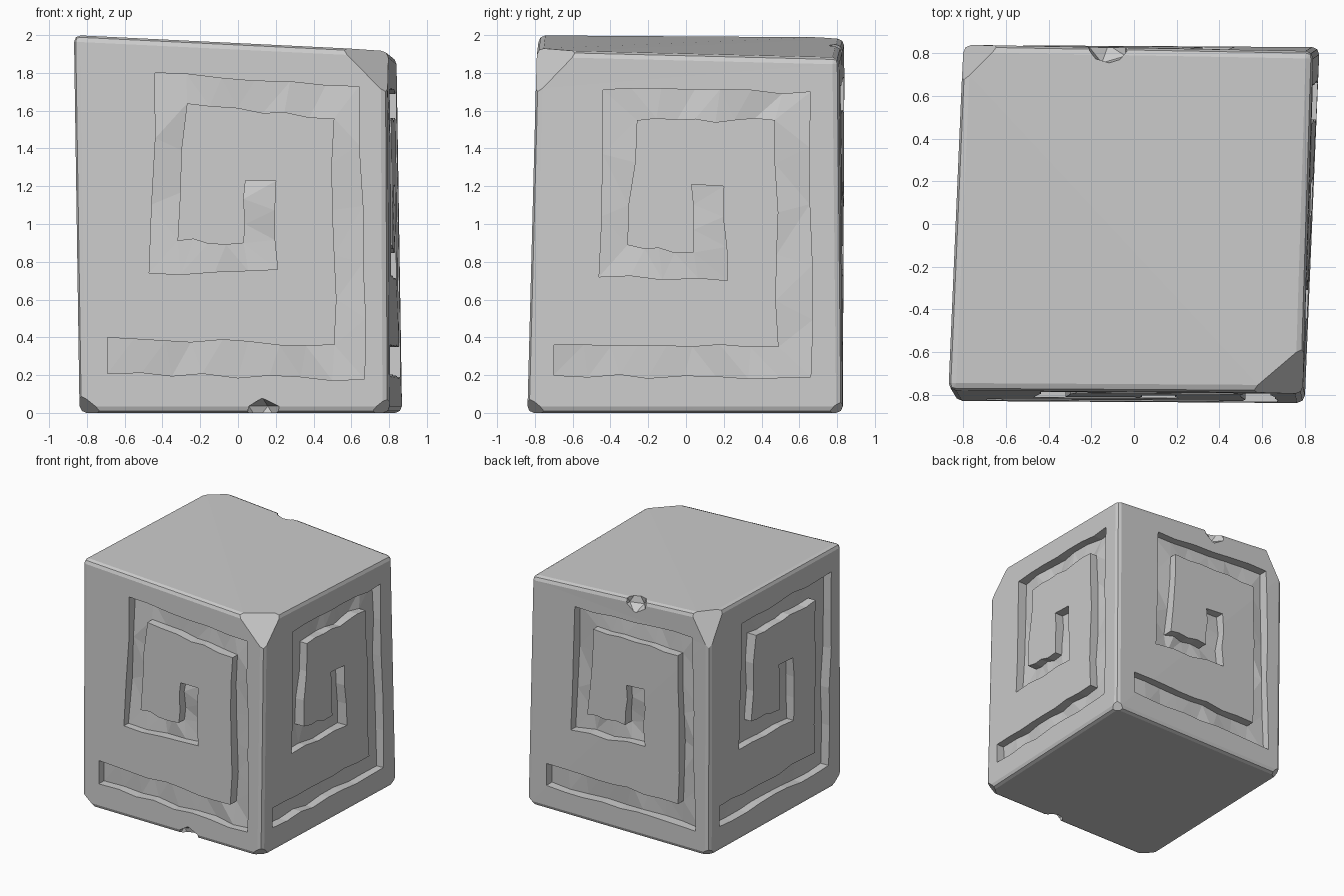
import bpy, bmesh, random
from mathutils import Vector, Matrix

random.seed(4)
if "Cube" in bpy.data.objects:
    bpy.data.objects.remove(bpy.data.objects["Cube"])

stone = bpy.data.materials.new("stone grey")
stone.use_nodes = True
GREY = (0.6, 0.6, 0.6, 1)
stone.diffuse_color = GREY
stone.node_tree.nodes["Principled BSDF"].inputs["Base Color"].default_value = GREY

# Leaning block corners, anticlockwise from front left
BOTTOM = [Vector(p) for p in ((-.84, -.83, 0), (.8, -.84, 0), (.87, .83, 0), (-.79, .83, 0))]
TOP = [Vector(p) for p in ((-.87, -.78, 2), (.79, -.79, 1.92), (.84, .81, 1.88), (-.8, .84, 1.99))]

# Spiral groove as (inner, outer) pairs: sideways position, fraction of face height
SPIRAL_A = [((-.69, .2), (-.69, .105)), ((.51, .186), (.67, .093)), ((.51, .806), (.64, .896)),
            ((-.27, .831), (-.44, .909)), ((-.32, .461), (-.47, .374)),
            ((.03, .459), (.21, .39)), ((.04, .628), (.2, .63))]
SPIRAL_B = [((-.7, .188), (-.7, .104)), ((.49, .185), (.66, .101)), ((.47, .821), (.66, .902)),
            ((-.26, .813), (-.44, .895)), ((-.31, .466), (-.46, .377)),
            ((.04, .447), (.22, .37)), ((.03, .637), (.2, .633))]
DEPTH = .07


def make_object(name, bm):
    bmesh.ops.recalc_face_normals(bm, faces=bm.faces)
    mesh = bpy.data.meshes.new(name)
    bm.to_mesh(mesh)
    bm.free()
    mesh.materials.append(stone)
    obj = bpy.data.objects.new(name, mesh)
    bpy.context.collection.objects.link(obj)
    return obj


def slice_corner(bm, a, b, c):
    """Cut away the corner outside the plane through three points."""
    a, b, c = Vector(a), Vector(b), Vector(c)
    normal = (b - a).cross(c - a).normalized()
    if normal.dot(a - Vector((0, 0, 1))) < 0:
        normal.negate()
    cut = bmesh.ops.bisect_plane(bm, geom=bm.verts[:] + bm.edges[:] + bm.faces[:],
                                 plane_co=a, plane_no=normal, clear_outer=True)
    edges = [e for e in cut["geom_cut"] if isinstance(e, bmesh.types.BMEdge)]
    bmesh.ops.contextual_create(bm, geom=edges)


def slice_at(bm, corner, i, ring, sizes):
    """Chip a corner by distances along its two sides and its upright edge."""
    prev, nxt = ring[i - 1], ring[(i + 1) % 4]
    upright = (TOP[i] if ring is BOTTOM else BOTTOM[i])
    slice_corner(bm, *(corner + (q - corner).normalized() * s
                       for q, s in zip((prev, nxt, upright), sizes)))


# Block with softened edges and broken corners
bm = bmesh.new()
low = [bm.verts.new(p) for p in BOTTOM]
high = [bm.verts.new(p) for p in TOP]
bm.faces.new(low[::-1])
bm.faces.new(high)
for i in range(4):
    j = (i + 1) % 4
    bm.faces.new((low[i], low[j], high[j], high[i]))
bmesh.ops.bevel(bm, geom=bm.edges[:], offset=.035, segments=2, profile=.5, affect='EDGES')
slice_at(bm, TOP[1], 1, TOP, (.25, .22, .24))
slice_at(bm, TOP[3], 3, TOP, (.17, .18, .3))
for i, size in enumerate((.13, .11, .09, .09)):
    slice_at(bm, BOTTOM[i], i, BOTTOM, (size, size, size * .8))
bmesh.ops.triangulate(bm, faces=[f for f in bm.faces if len(f.verts) > 3])
block = make_object("carved_stone_block", bm)


def groove_cutter(index, spiral):
    """Wobbly spiral strip, extruded outward from just below the given side."""
    turn = Matrix.Rotation(index * 1.5707963, 4, 'Z')
    back = turn.inverted()
    j = (index + 1) % 4
    l0, l1, h0, h1 = (back @ p for p in (BOTTOM[index], BOTTOM[j], TOP[index], TOP[j]))

    def place(u, t, depth):
        s = (u - l0.x) / (l1.x - l0.x)
        p = l0.lerp(l1, s).lerp(h0.lerp(h1, s), t)
        return turn @ Vector((u, p.y + depth, p.z))

    rows = []
    for k, (start, end) in enumerate(zip(spiral, spiral[1:])):
        a0, b0, a1, b1 = (Vector(p) for p in (*start, *end))
        steps = max(3, round((b1 - b0).length * 6))
        for n in range(steps + (k == len(spiral) - 2)):
            f = n / steps
            wob = .014 if 0 < n < steps else 0
            rows.append([p + Vector((random.uniform(-wob, wob), random.uniform(-wob, wob) / 2))
                         for p in (a0.lerp(a1, f), b0.lerp(b1, f))])
    bm = bmesh.new()
    rings = []
    for a, b in rows:
        rings.append([bm.verts.new(place(*p, d)) for p, d in (
            (a, DEPTH + random.uniform(-.012, .012)), (b, DEPTH + random.uniform(-.012, .012)),
            (b, -.15), (a, -.15))])
    for r, q in zip(rings, rings[1:]):
        for m in range(4):
            n = (m + 1) % 4
            bm.faces.new((r[m], r[n], q[n], q[m]))
    bm.faces.new(rings[0])
    bm.faces.new(rings[-1][::-1])
    bmesh.ops.triangulate(bm, faces=bm.faces[:])
    return make_object("groove_cutter", bm)


def chip_cutter(center, size):
    """Rough lump that knocks a notch out of an edge."""
    bm = bmesh.new()
    bmesh.ops.create_icosphere(bm, subdivisions=1, radius=1)
    for v in bm.verts:
        v.co = Vector(center) + v.co * Vector(size)
    return make_object("chip_cutter", bm)


cutters = [groove_cutter(i, SPIRAL_B if i % 2 else SPIRAL_A) for i in range(4)]
cutters.append(chip_cutter((-.12, .84, 1.94), (.11, .1, .11)))
cutters.append(chip_cutter((.13, -.84, 0), (.1, .1, .08)))

# Carve grooves and chips, then drop the cutters
for cutter in cutters:
    cutter.hide_render = True
    mod = block.modifiers.new("carve", 'BOOLEAN')
    mod.operation = 'DIFFERENCE'
    mod.solver = 'EXACT'
    mod.object = cutter
bpy.context.view_layer.update()
carved = bpy.data.meshes.new_from_object(
    block.evaluated_get(bpy.context.evaluated_depsgraph_get()))
block.modifiers.clear()
block.data = carved
carved.materials.clear()
carved.materials.append(stone)
for face in carved.polygons:
    face.material_index = 0
    face.use_smooth = False
for cutter in cutters:
    bpy.data.objects.remove(cutter)
